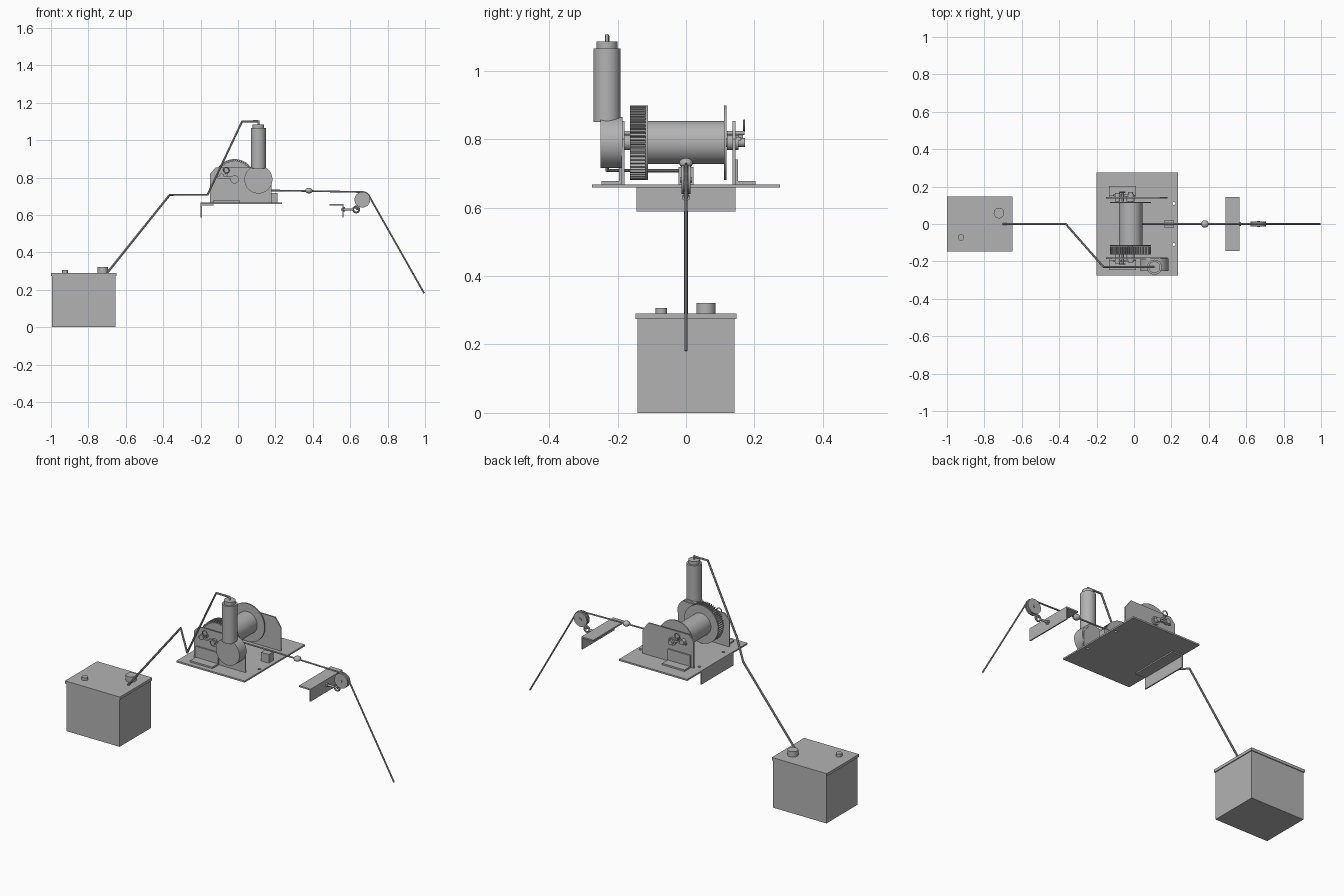
import bpy, bmesh, math
from mathutils import Vector

cube = bpy.data.objects.get("Cube")
if cube:
    bpy.data.objects.remove(cube, do_unlink=True)

GREY = (0.45, 0.45, 0.45, 1)
mat = bpy.data.materials.new("plain grey")
mat.use_nodes = True
mat.diffuse_color = GREY
mat.node_tree.nodes["Principled BSDF"].inputs["Base Color"].default_value = GREY


def finish(name, bm, smooth=False):
    bmesh.ops.recalc_face_normals(bm, faces=bm.faces)
    me = bpy.data.meshes.new(name)
    bm.to_mesh(me)
    bm.free()
    ob = bpy.data.objects.new(name, me)
    bpy.context.collection.objects.link(ob)
    me.materials.append(mat)
    if smooth:
        shade(ob)
    return ob


def shade(ob):
    bpy.ops.object.select_all(action='DESELECT')
    ob.select_set(True)
    bpy.context.view_layer.objects.active = ob
    bpy.ops.object.shade_smooth_by_angle(angle=math.radians(35))


def box(name, lo, hi):
    bm = bmesh.new()
    bmesh.ops.create_cube(bm, size=1)
    for v in bm.verts:
        v.co = [l + (c + 0.5) * (h - l) for c, l, h in zip(v.co, lo, hi)]
    return finish(name, bm)


def rod(name, a, b, r, sides=32):
    """Cylinder between two points."""
    a, b = Vector(a), Vector(b)
    bm = bmesh.new()
    bmesh.ops.create_cone(bm, cap_ends=True, segments=sides, radius1=r, radius2=r, depth=(b - a).length)
    turn = (b - a).to_track_quat('Z', 'Y')
    for v in bm.verts:
        v.co = turn @ v.co + (a + b) / 2
    return finish(name, bm, True)


def slab(name, outline, y0, y1):
    """Outline in x and z, extruded along y."""
    bm = bmesh.new()
    face = bm.faces.new([bm.verts.new((x, y0, z)) for x, z in outline])
    new = bmesh.ops.extrude_face_region(bm, geom=[face])["geom"]
    for v in new:
        if isinstance(v, bmesh.types.BMVert):
            v.co.y = y1
    return finish(name, bm)


def tube(name, points, r):
    cu = bpy.data.curves.new(name, 'CURVE')
    cu.dimensions = '3D'
    cu.bevel_depth = r
    cu.bevel_resolution = 2
    cu.use_fill_caps = True
    sp = cu.splines.new('POLY')
    sp.points.add(len(points) - 1)
    for p, co in zip(sp.points, points):
        p.co = (*co, 1)
    cu.materials.append(mat)
    ob = bpy.data.objects.new(name, cu)
    bpy.context.collection.objects.link(ob)
    bpy.ops.object.select_all(action='DESELECT')
    ob.select_set(True)
    bpy.context.view_layer.objects.active = ob
    bpy.ops.object.convert(target='MESH')
    shade(bpy.context.object)


def ring(name, centre, major, minor):
    cx, cy, cz = centre
    steps = [i * math.tau / 24 for i in range(25)]
    tube(name, [(cx + major * math.cos(t), cy, cz + major * math.sin(t)) for t in steps], minor)


# Battery
box("battery_case", (-0.995, -0.142, 0), (-0.655, 0.142, 0.276))
box("battery_lid", (-1, -0.147, 0.274), (-0.65, 0.147, 0.29))
rod("large_terminal", (-0.722, 0.058, 0.288), (-0.722, 0.058, 0.321), 0.028)
rod("small_terminal", (-0.925, -0.072, 0.288), (-0.925, -0.072, 0.306), 0.017)

# Power cable from battery to motor
tube("power_cable", [(-0.7, 0, 0.29), (-0.365, 0, 0.708), (-0.163, -0.23, 0.708),
                     (0.022, -0.23, 1.101), (0.108, -0.23, 1.101)], 0.006)

# Base plate with four bolt holes
plate = box("base_plate", (-0.2, -0.275, 0.659), (0.235, 0.275, 0.668))
for i, (x, y) in enumerate([(-0.162, 0.11), (-0.162, -0.11), (0.213, 0.11), (0.213, -0.11)]):
    cutter = rod("hole_cutter_%d" % i, (x, y, 0.64), (x, y, 0.69), 0.008, 16)
    cutter.hide_render = True
    cutter.hide_set(True)
    cut = plate.modifiers.new("bolt_hole", 'BOOLEAN')
    cut.operation = 'DIFFERENCE'
    cut.object = cutter
bpy.context.view_layer.update()
plate.data = bpy.data.meshes.new_from_object(plate.evaluated_get(bpy.context.evaluated_depsgraph_get()))
plate.modifiers.clear()
for ob in [o for o in bpy.data.objects if o.name.startswith("hole_cutter")]:
    bpy.data.objects.remove(ob, do_unlink=True)

# Mounting angles under the base and beside the pulley
box("base_angle_top", (-0.2, -0.145, 0.652), (-0.13, 0.145, 0.66))
box("base_angle_leg", (-0.2, -0.145, 0.588), (-0.193, 0.145, 0.656))
box("pulley_angle_top", (0.49, -0.145, 0.652), (0.565, 0.145, 0.66))
box("pulley_angle_leg", (0.558, -0.145, 0.588), (0.565, 0.145, 0.656))

# Drum, flanges and toothed gear
AX, AZ = -0.018, 0.79
rod("drum", (AX, -0.115, AZ), (AX, 0.113, AZ), 0.063, 48)
rod("back_flange", (AX, 0.111, AZ), (AX, 0.118, AZ), 0.109, 64)
rod("front_flange", (AX, -0.118, AZ), (AX, -0.111, AZ), 0.109, 64)
rod("drum_shaft", (AX, -0.205, AZ), (AX, 0.172, AZ), 0.013, 24)
TEETH = 56
teeth = []
for i in range(TEETH):
    for step, r in ((0, 0.098), (0.4, 0.098), (0.55, 0.109), (0.85, 0.109)):
        t = (i + step) * math.tau / TEETH
        teeth.append((AX + r * math.cos(t), AZ + r * math.sin(t)))
slab("gear", teeth, -0.163, -0.119)

# Side supports, feet and the clutch hardware on each
outline = [(-0.15, 0.668), (0.178, 0.668), (0.178, 0.8), (0.14, 0.853), (-0.12, 0.853), (-0.15, 0.82)]
for side, y, s in (("back", 0.136, 1), ("front", -0.18, -1)):
    def span(a, b):
        return sorted((y + s * a, y + s * b))
    slab(side + "_support", outline, *span(0, 0.008))
    for part, a, b, top in (("foot_leg", 0.008, 0.016, 0.74), ("foot", 0.014, 0.067, 0.677)):
        lo, hi = span(a, b)
        box(side + "_" + part, (-0.133, lo, 0.667), (0.01, hi, top))
    lo, hi = span(0.012, 0.024)
    box(side + "_latch_bar", (-0.11, lo, 0.796), (0.0, hi, 0.806))
    for part, x, z, r, end in (("bearing", AX, AZ, 0.022, 0.018), ("latch_pivot", -0.088, 0.808, 0.014, 0.03),
                               ("latch_pin", -0.06, 0.818, 0.006, 0.035)):
        rod(side + "_" + part, (x, y - s * 0.016, z), (x, y + s * end, z), r, 20)
    ring(side + "_pull_ring", (-0.062, y + s * 0.034, 0.84), 0.015, 0.003)

# Gearbox and upright motor
MX, MY = 0.109, -0.231
rod("gearbox", (MX, -0.25, AZ), (MX, -0.185, AZ), 0.075, 48)
rod("motor_neck", (MX, MY + 0.012, 0.8), (MX, MY + 0.012, 0.86), 0.03)
rod("motor_body", (MX, MY, 0.85), (MX, MY, 1.065), 0.04)
rod("motor_cap", (MX, MY, 1.063), (MX, MY, 1.085), 0.031)
rod("motor_terminal", (MX, MY, 1.083), (MX, MY, 1.106), 0.005, 16)

# Rope guide on the base
box("rope_guide", (0.163, -0.022, 0.667), (0.212, 0.022, 0.718))

# Rope over the pulley, with stopper ball
PX, PZ, PR = 0.665, 0.682, 0.041
arc = [math.radians(a) for a in range(90, 20, -10)]
tube("rope", [(AX, 0, 0.731), (0.2, 0, 0.731), (0.4, 0, 0.728)]
     + [(PX + PR * math.cos(t), 0, PZ + PR * math.sin(t)) for t in arc]
     + [(0.995, 0, 0.182)], 0.0045)
bm = bmesh.new()
bmesh.ops.create_uvsphere(bm, u_segments=20, v_segments=12, radius=0.02)
for v in bm.verts:
    v.co = (v.co.x + 0.379, v.co.y, v.co.z * 0.75 + 0.73)
finish("stopper_ball", bm, True)

# Pulley with cheeks, eye bolt and link
rod("pulley_wheel", (PX, -0.006, PZ), (PX, 0.006, PZ), 0.036)
for s in (-1, 1):
    rod("pulley_cheek", (PX, s * 0.006, PZ), (PX, s * 0.013, PZ), 0.042)
rod("pulley_axle", (PX, -0.017, PZ), (PX, 0.017, PZ), 0.008, 16)
rod("eye_bolt", (0.55, 0, 0.63), (0.616, 0, 0.63), 0.006, 16)
rod("eye_bolt_nut", (0.565, 0, 0.63), (0.573, 0, 0.63), 0.012, 6)
ring("eye_ring", (0.632, 0, 0.63), 0.016, 0.005)
tube("pulley_link", [(0.632, 0, 0.63), (0.648, 0, 0.655)], 0.007)
